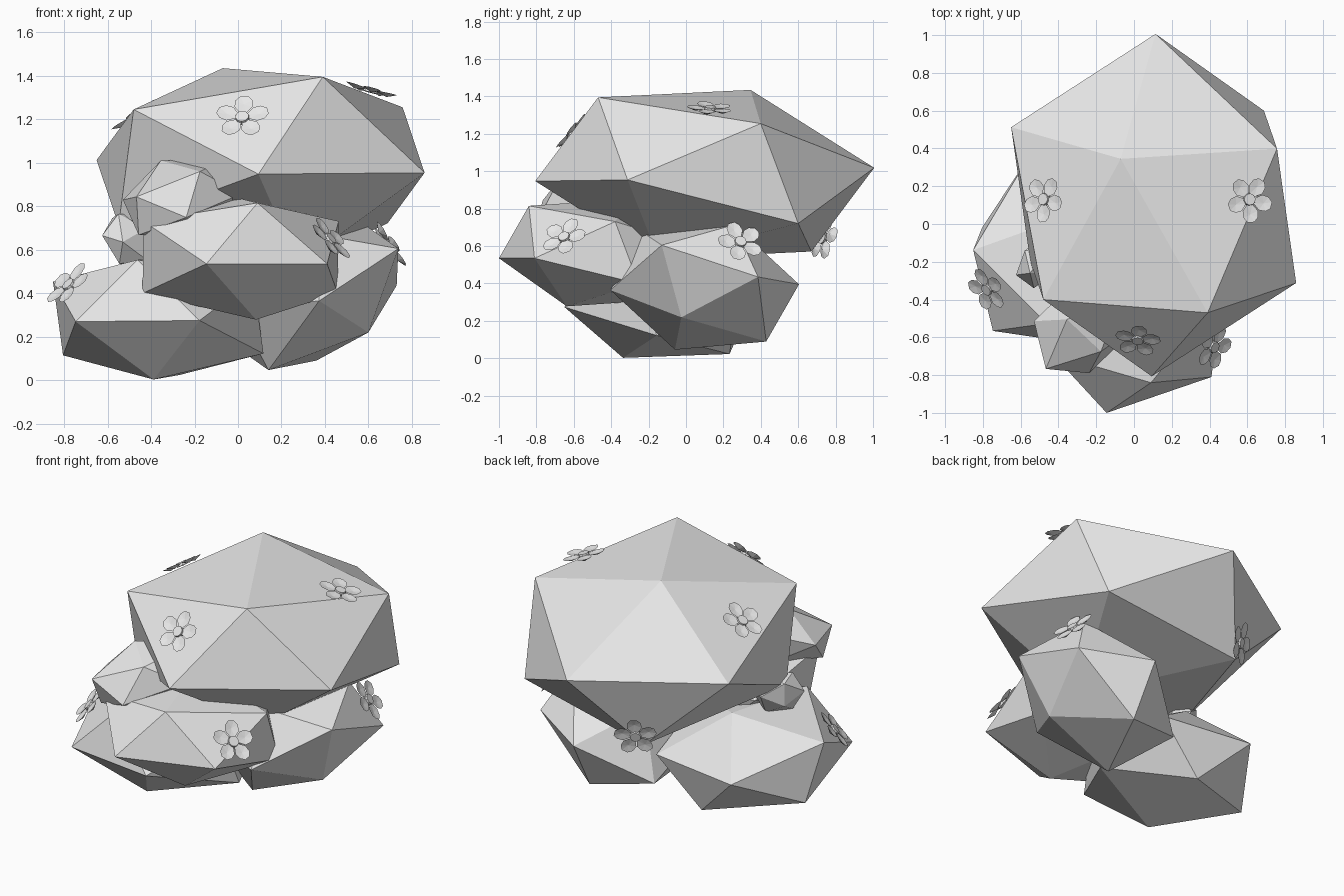
import bpy, bmesh, math
from mathutils import Vector, Matrix

if "Cube" in bpy.data.objects:
    bpy.data.objects.remove(bpy.data.objects["Cube"])

PHI = (1 + 5 ** 0.5) / 2

stone = bpy.data.materials.new("pale grey stone")
stone.diffuse_color = (0.8, 0.8, 0.8, 1)
stone.use_nodes = True
stone.node_tree.nodes["Principled BSDF"].inputs["Base Color"].default_value = stone.diffuse_color


def finish(name, bm):
    bmesh.ops.recalc_face_normals(bm, faces=bm.faces[:])
    me = bpy.data.meshes.new(name)
    bm.to_mesh(me)
    bm.free()
    me.materials.append(stone)
    ob = bpy.data.objects.new(name, me)
    bpy.context.collection.objects.link(ob)
    return ob


# Rock: icosahedron stretched so its centre and one face (p, q, t) land on given points
def rock(name, c, p, q, t):
    c, p, q, t = map(Vector, (c, p, q, t))
    ex = (q - p) / 2
    ez = ((p + q) / 2 - c) / PHI
    ey = (t - c - ez) / PHI
    bm = bmesh.new()
    for a in (-1, 1):
        for b in (-PHI, PHI):
            for k in ((a, 0, b), (0, b, a), (b, a, 0)):
                bm.verts.new(c + ex * k[0] + ey * k[1] + ez * k[2])
    bmesh.ops.convex_hull(bm, input=bm.verts[:])
    return finish(name, bm)


rock("top_boulder", (0.104, 0.10, 0.983), (-0.48, -0.40, 1.245),
     (0.39, -0.47, 1.395), (-0.07, 0.345, 1.435))
rock("front_rock", (0.012, -0.47, 0.565), (-0.145, -1.0, 0.535),
     (0.41, -0.81, 0.535), (0.09, -0.84, 0.815))
rock("left_rock", (-0.367, -0.147, 0.288), (-0.747, -0.566, 0.269),
     (-0.177, -0.65, 0.274), (-0.463, -0.527, 0.553))
rock("right_rock", (0.362, 0.10, 0.38), (0.738, -0.13, 0.605),
     (0.73, 0.385, 0.435), (0.584, 0.259, 0.714))
rock("small_rock", (-0.257, -0.528, 0.843), (-0.467, -0.767, 0.843),
     (-0.175, -0.675, 0.96), (-0.355, -0.505, 1.01))
rock("pebble", (-0.50, -0.20, 0.65), (-0.625, -0.27, 0.665),
     (-0.53, -0.34, 0.635), (-0.55, -0.26, 0.765))


# Flower: five faceted petals around a small round centre
def flower(name, pos, normal, spin):
    bm = bmesh.new()
    for i in range(5):
        turn = Matrix.Rotation(spin + i * math.tau / 5, 4, 'Z')
        outline = [(0.025, 0.014), (0.062, 0.042), (0.098, 0.039), (0.122, 0.018)]
        outline += [(x, -y) for x, y in reversed(outline)]
        ring = [bm.verts.new(turn @ Vector((x, y, 0.004 + 0.06 * x))) for x, y in outline]
        top = bm.verts.new(turn @ Vector((0.08, 0, 0.002)))
        low = bm.verts.new(turn @ Vector((0.08, 0, -0.009)))
        for j in range(8):
            bm.faces.new((ring[j], ring[(j + 1) % 8], top))
            bm.faces.new((ring[(j + 1) % 8], ring[j], low))
    bmesh.ops.create_cone(bm, cap_ends=True, segments=10, radius1=0.035, radius2=0.031,
                          depth=0.022, matrix=Matrix.Translation((0, 0, 0.004)))
    ob = finish(name, bm)
    ob.rotation_mode = 'QUATERNION'
    ob.rotation_quaternion = Vector(normal).to_track_quat('Z', 'Y')
    ob.location = pos


flower("flower_top_front", (0.02, -0.61, 1.205), (-0.09, -0.72, 0.60), 0.3)
flower("flower_top_right", (0.61, 0.13, 1.33), (0.27, 0.05, 1), 0.5)
flower("flower_top_left", (-0.475, 0.13, 1.21), (-0.344, 0.062, 0.5), 0.2)
flower("flower_back", (-0.165, 0.73, 0.645), (-0.52, 0.82, -0.26), 0.4)
flower("flower_front_rock", (0.42, -0.65, 0.645), (0.68, -0.32, 0.62), 0.1)
flower("flower_right_rock", (0.69, 0.29, 0.62), (0.80, 0.22, 0.55), 0.6)
flower("flower_left_rock", (-0.775, -0.345, 0.435), (-0.60, -0.42, 0.62), 0.3)
